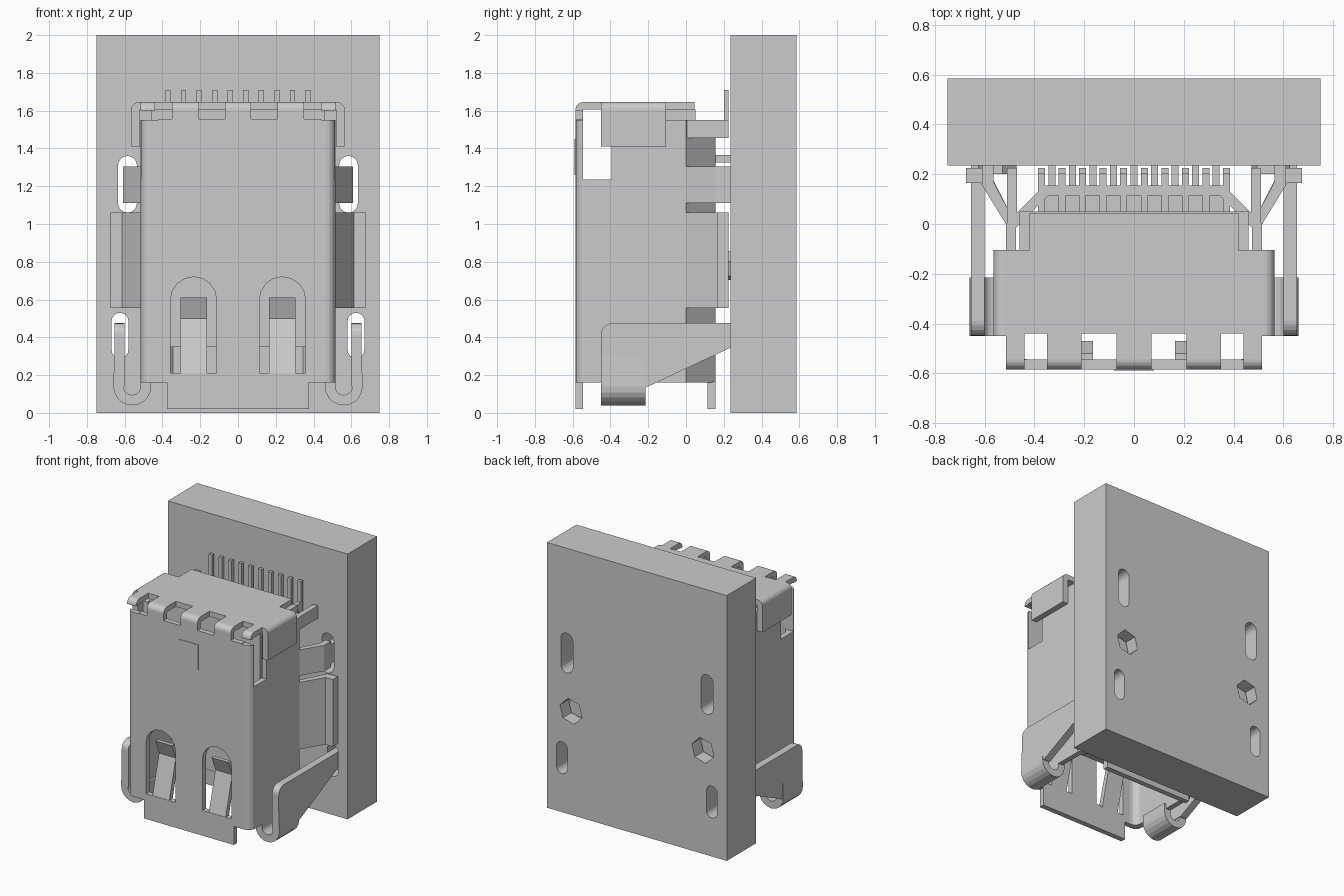
import bpy, bmesh, math
from mathutils import Vector

if "Cube" in bpy.data.objects:
    bpy.data.objects.remove(bpy.data.objects["Cube"])

GREY = (0.6, 0.6, 0.6, 1)
mat = bpy.data.materials.new("plain grey")
mat.use_nodes = True
mat.diffuse_color = GREY
mat.node_tree.nodes["Principled BSDF"].inputs["Base Color"].default_value = GREY


def prism(name, outline, axis, lo, hi):
    """Extrude a 2D outline along an axis; outline is in the other two axes."""
    def place(p, h):
        a, b = p
        return {"x": (h, a, b), "y": (a, h, b), "z": (a, b, h)}[axis]
    bm = bmesh.new()
    face = bm.faces.new([bm.verts.new(place(p, lo)) for p in outline])
    new = bmesh.ops.extrude_face_region(bm, geom=[face])["geom"]
    step = Vector(place((0, 0), hi - lo))
    bmesh.ops.translate(bm, vec=step, verts=[v for v in new if isinstance(v, bmesh.types.BMVert)])
    bmesh.ops.recalc_face_normals(bm, faces=bm.faces)
    mesh = bpy.data.meshes.new(name)
    bm.to_mesh(mesh)
    bm.free()
    mesh.materials.append(mat)
    ob = bpy.data.objects.new(name, mesh)
    bpy.context.collection.objects.link(ob)
    return ob


def box(name, x0, x1, y0, y1, z0, z1):
    return prism(name, [(x0, y0), (x1, y0), (x1, y1), (x0, y1)], "z", z0, z1)


def cut(target, cutter):
    mod = target.modifiers.new("cut", "BOOLEAN")
    mod.operation, mod.solver, mod.object = "DIFFERENCE", "EXACT", cutter
    bpy.context.view_layer.objects.active = target
    bpy.ops.object.modifier_apply(modifier=mod.name)
    bpy.data.objects.remove(cutter)


def arc(cx, cz, r, a0, a1, n=8):
    angles = [math.radians(a0 + (a1 - a0) * i / n) for i in range(n + 1)]
    return [(cx + r * math.cos(a), cz + r * math.sin(a)) for a in angles]


def slot(cx, z0, z1, r):
    return arc(cx, z1 - r, r, 0, 180) + arc(cx, z0 + r, r, 180, 360)


def flip(outline, s):
    return [(s * a, b) for a, b in outline]


# Circuit board with two slots and one peg hole on each side
board = box("board", -0.75, 0.75, 0.235, 0.585, 0, 2)
for s in (-1, 1):
    for shape in (slot(s * 0.585, 1.06, 1.36, 0.05), slot(s * 0.625, 0.29, 0.53, 0.045),
                  arc(s * 0.55, 0.78, 0.095, 15, 315, 5)):
        cut(board, prism("cutter", shape, "y", 0.1, 0.7))


# Hollow metal shell, wide at the front and tapered toward the board
def shell_outline(t):
    r, w, f = 0.05, 0.515 - t, -0.585 + t
    right = arc(w - r, f + r, r, -90, 0, 4) + [(w, -t * 0.4), (0.36 - t * 0.4, 0.155 - t)]
    return right + [(-x, y) for x, y in reversed(right)]


WALL = 0.04
shell = prism("shell", shell_outline(0), "z", 0.16, 1.55)
cut(shell, prism("cutter", shell_outline(WALL), "z", 0, 2))
for s in (-1, 1):
    cut(shell, box("cutter", s * 0.47 - 0.06, s * 0.47 + 0.06, -0.545, -0.395, 1.235, 1.7))
    arch = [(s * 0.235 - 0.122, 0.21), (s * 0.235 + 0.122, 0.21)] + arc(s * 0.235, 0.598, 0.122, 0, 180)
    cut(shell, prism("cutter", arch, "y", -0.7, -0.5))
    # Contact spring leaning into the opening
    spring = [(-0.585, 0.2), (-0.545, 0.2), (-0.47, 0.5), (-0.52, 0.61), (-0.55, 0.61), (-0.505, 0.5)]
    prism("contact_spring", spring, "x", s * 0.235 - 0.07, s * 0.235 + 0.07)

# Mouth lips at the lower edge
for name, y in (("front_lip", -0.585), ("back_lip", 0.115)):
    box(name, -0.375, 0.375, y, y + WALL, 0.02, 0.165)

# Inner housing and contact tongue
box("housing", -0.46, 0.46, -0.395, 0.05, 1.0, 1.606)
box("housing_back", -0.36, 0.36, 0.04, 0.12, 1.0, 1.5)
box("tongue", -0.37, 0.37, -0.27, -0.13, 0.35, 1.0)
box("front_latch", -0.08, 0.08, -0.589, -0.58, 1.26, 1.45)

# Top cap with rounded front bend, notched into straps
bend = arc(-0.545, 1.605, 0.04, 180, 90, 5)
cap = prism("top_cap", [(-0.545, 1.54), (-0.585, 1.54)] + bend +
            [(0.045, 1.645), (0.045, 1.605), (-0.545, 1.605)], "x", -0.515, 0.515)
for s in (-1, 1):
    for x in (0.14, 0.395):
        w = 0.07 if x < 0.2 else 0.045
        cut(cap, box("cutter", s * x - w, s * x + w, -0.7, -0.44, 1.555, 1.7))
    cut(cap, box("cutter", s * 0.48 - 0.06, s * 0.48 + 0.06, -0.105, 0.2, 1.5, 1.7))
    cut(cap, box("cutter", s * 0.48 - 0.04, s * 0.48 + 0.06, -0.7, -0.54, 1.4, 1.6))
    # Cap side flap
    flap = [(0.565, 1.41), (0.565, 1.605)] + arc(0.525, 1.605, 0.04, 0, 90, 5) + \
           [(0.5, 1.645), (0.5, 1.605), (0.52, 1.605), (0.52, 1.41)]
    prism("cap_side_flap", flip(flap, s), "y", -0.45, -0.105)

# Solder pins: ten bent ones above, nine straight ones below
for i in range(10):
    x = (i - 4.5) * 0.0825
    bent = [(0.03, 1.5), (0.03, 1.55), (0.2, 1.55), (0.2, 1.71), (0.225, 1.71), (0.225, 1.455), (0.19, 1.455), (0.17, 1.5)]
    prism("upper_pin", bent, "x", x - 0.014, x + 0.014)
    if i < 9:
        box("lower_pin", x + 0.027, x + 0.055, 0.1, 0.24, 1.325, 1.365)

for s in (-1, 1):
    # Slanted side flange with its locating peg
    flange = [(0.475, 0.0), (0.515, 0.0), (0.615, 0.165), (0.675, 0.165), (0.675, 0.225), (0.59, 0.225)]
    prism("side_flange", flip(flange, s), "z", 0.555, 1.06)
    prism("locating_peg", arc(s * 0.55, 0.78, 0.08, 15, 315, 5), "y", 0.2, 0.5)
    # Upper board leg
    leg = [(0.475, 0.0), (0.515, 0.0), (0.61, 0.155), (0.61, 0.235), (0.565, 0.235), (0.565, 0.17)]
    prism("upper_leg", flip(leg, s), "z", 1.11, 1.305)
    box("upper_leg_tip", s * 0.5875 - 0.0225, s * 0.5875 + 0.0225, 0.23, 0.45, 1.14, 1.28)
    box("shell_ear", s * 0.49 - 0.02, s * 0.49 + 0.02, 0.0, 0.225, 1.455, 1.55)
    # Hooked lower leg: strip curling out of the shell, then a side plate
    hook = arc(0.56, 0.14, 0.1, 180, 360, 10) + arc(0.56, 0.14, 0.045, 360, 180, 10)
    hook = [(0.46, 0.2)] + hook[:11] + [(0.655, 0.3), (0.605, 0.3)] + hook[11:] + [(0.515, 0.2)]
    prism("leg_hook", flip(hook, s), "y", -0.45, -0.215)
    plate = [(-0.45, 0.14), (-0.2, 0.14), (0.235, 0.345), (0.45, 0.345), (0.45, 0.475)] + \
        arc(-0.39, 0.415, 0.06, 90, 180, 5)
    prism("lower_leg", plate, "x", s * 0.6275 - 0.0275, s * 0.6275 + 0.0275)
